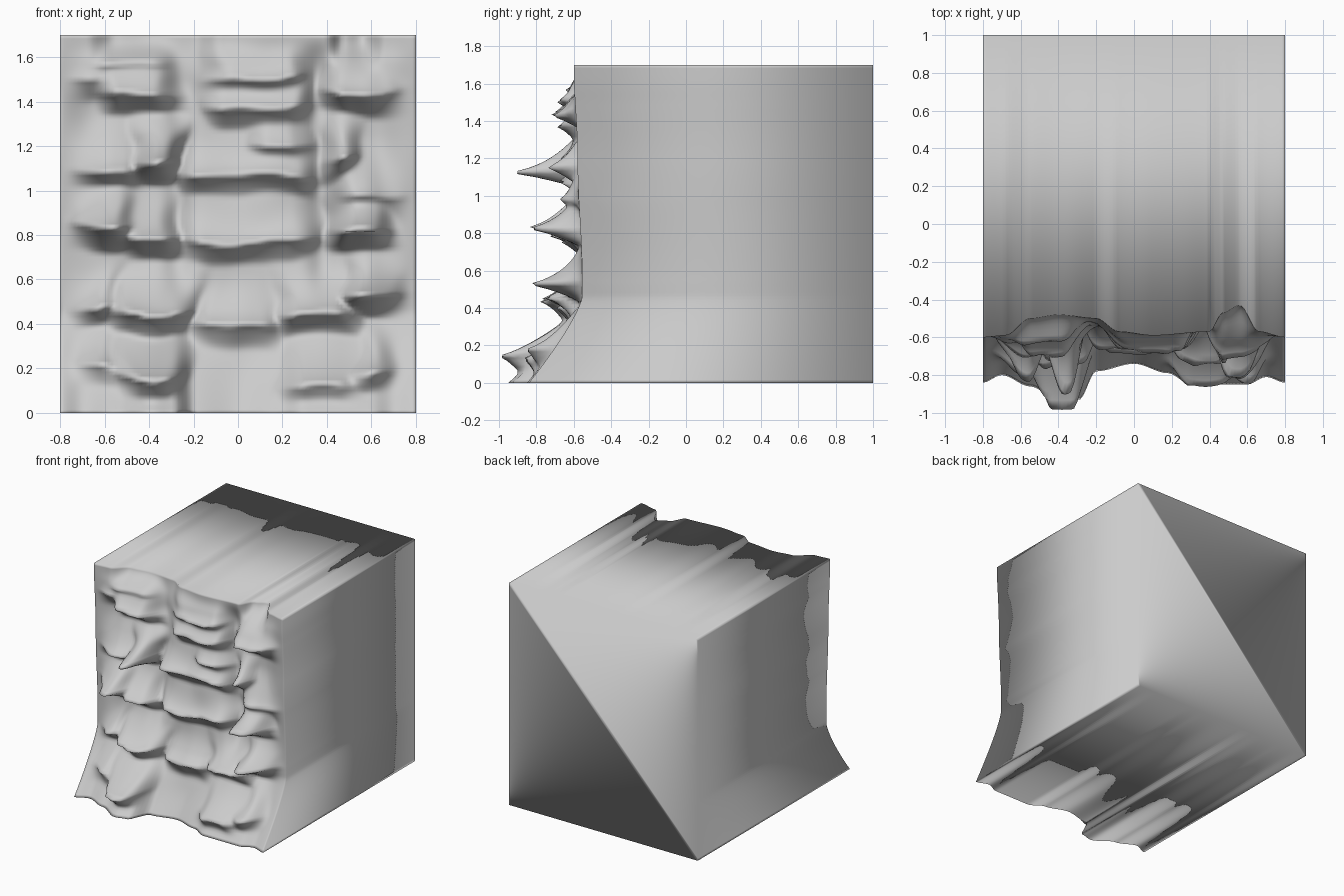
import bpy, bmesh, math
from mathutils import Vector, noise

if "Cube" in bpy.data.objects:
    bpy.data.objects.remove(bpy.data.objects["Cube"])

NX, NZ, W, H = 96, 102, 0.8, 1.7


def curve(pts, t):
    """Smoothly interpolate (position, value) pairs."""
    if t <= pts[0][0]:
        return pts[0][1]
    for (a, u), (b, v) in zip(pts, pts[1:]):
        if t <= b:
            s = (t - a) / (b - a)
            return u + (v - u) * s * s * (3 - 2 * s)
    return pts[-1][1]


# front outlines seen from above: foot and top rim
FOOT = [(-.8, -.84), (-.7, -.80), (-.55, -.86), (-.38, -.95), (-.29, -.93), (-.2, -.78),
        (0, -.74), (.18, -.79), (.3, -.85), (.6, -.85), (.7, -.81), (.8, -.84)]
RIM = [(-.8, -.60), (-.68, -.59), (-.55, -.50), (-.4, -.48), (-.2, -.50), (-.08, -.57), (.1, -.59),
       (.4, -.57), (.47, -.47), (.56, -.43), (.66, -.57), (.8, -.60)]

# rock ledges: x start, x end, rim height, reach
LEDGES = [
    (-.78, -.52, .20, .15), (-.56, -.24, .17, .21), (.22, .58, .14, .12), (.52, .70, .20, .18),
    (-.82, -.54, .47, .22), (-.58, -.20, .44, .22), (-.20, .18, .39, .13), (.15, .56, .44, .20),
    (.50, .80, .52, .32),
    (-.82, -.46, .83, .30), (-.54, -.26, .78, .20), (-.27, .34, .77, .13), (.40, .70, .82, .31),
    (-.82, -.42, 1.10, .17), (-.46, -.26, 1.14, .43), (-.26, .34, 1.07, .13), (.44, .82, .97, .15),
    (-.64, -.26, 1.43, .18), (-.14, .34, 1.37, .14), (.04, .32, 1.21, .12), (.38, .55, 1.14, .20),
    (.40, .80, 1.44, .19), (-.82, -.58, 1.50, .15), (-.66, -.30, 1.56, .10), (-.14, .30, 1.50, .14),
]


def step(a, b, t):
    s = min(1, max(0, (t - a) / (b - a)))
    return s * s * (3 - 2 * s)


def front_y(x, z):
    mid = -.54 + .03 * noise.noise(Vector((x * 4, 7, z * 4)))
    # deep gullies between the columns of rock
    for gx in (-.27, .38):
        mid += .04 * math.exp(-((x - gx) / .06) ** 2) * step(.4, .7, z)
    edge = 1 - step(.62, .8, abs(x))
    wall = mid * edge + curve([(0, -.56), (.55, -.555), (1.2, -.58), (1.7, -.6)], z) * (1 - edge)
    top = step(1.5, 1.7, z)
    wall = wall * (1 - top) + curve(RIM, x) * top
    # foot flares out towards the ground
    f = max(0, 1 - z / .46) ** 1.3
    y = wall * (1 - f) + curve(FOOT, x) * f
    # ragged coordinates for the ledges
    xs = x + .07 * noise.noise(Vector((x * 4, 1, z * 5)))
    zs = z + .04 * noise.noise(Vector((x * 4, 3, z * 3)))
    total = 0
    for a, b, rim, reach in LEDGES:
        side = step(a - .06, a + .09, xs) * (1 - step(b - .09, b + .06, xs))
        t = zs - rim
        if t > 0:
            rise = .5 * math.exp(-t / .04) + .5 * math.exp(-(t / .16) ** 2)
        else:
            rise = .4 * math.exp(t / .02) + .6 * (1 - step(0, .12, -t))
        total += (reach * side * rise) ** 4
    out = total ** .25
    out *= (1 - step(.56, .8, abs(x))) * (1 - step(1.58, 1.7, z)) * step(0, .1, z)
    return max(-1, y - out)


# cliff block: rugged front grid closed by plain sides
bm = bmesh.new()
grid = []
for j in range(NZ + 1):
    z = H * j / NZ
    row = []
    for i in range(NX + 1):
        x = -W + 2 * W * i / NX
        row.append(bm.verts.new((x, front_y(x, z), z)))
    grid.append(row)
for j in range(NZ):
    for i in range(NX):
        bm.faces.new((grid[j][i], grid[j][i + 1], grid[j + 1][i + 1], grid[j + 1][i]))
# sides: straight strips running from the front rim to the back
loop = grid[0][:-1] + [r[NX] for r in grid[:-1]] + grid[NZ][:0:-1] + [r[0] for r in grid[:0:-1]]
back = [bm.verts.new((v.co.x, 1, v.co.z)) for v in loop]
n = len(loop)
for k in range(n):
    m = (k + 1) % n
    bm.faces.new((loop[k], loop[m], back[m], back[k]))
# back: two flat triangles split along the diagonal from lower left to upper right
half = NX + NZ
bm.faces.new(back[:half + 1])
bm.faces.new(back[half:] + back[:1])
bmesh.ops.recalc_face_normals(bm, faces=bm.faces)
for f in bm.faces:
    f.smooth = True
mesh = bpy.data.meshes.new("cliff_block")
bm.to_mesh(mesh)
bm.free()
bpy.context.collection.objects.link(bpy.data.objects.new("cliff_block", mesh))
